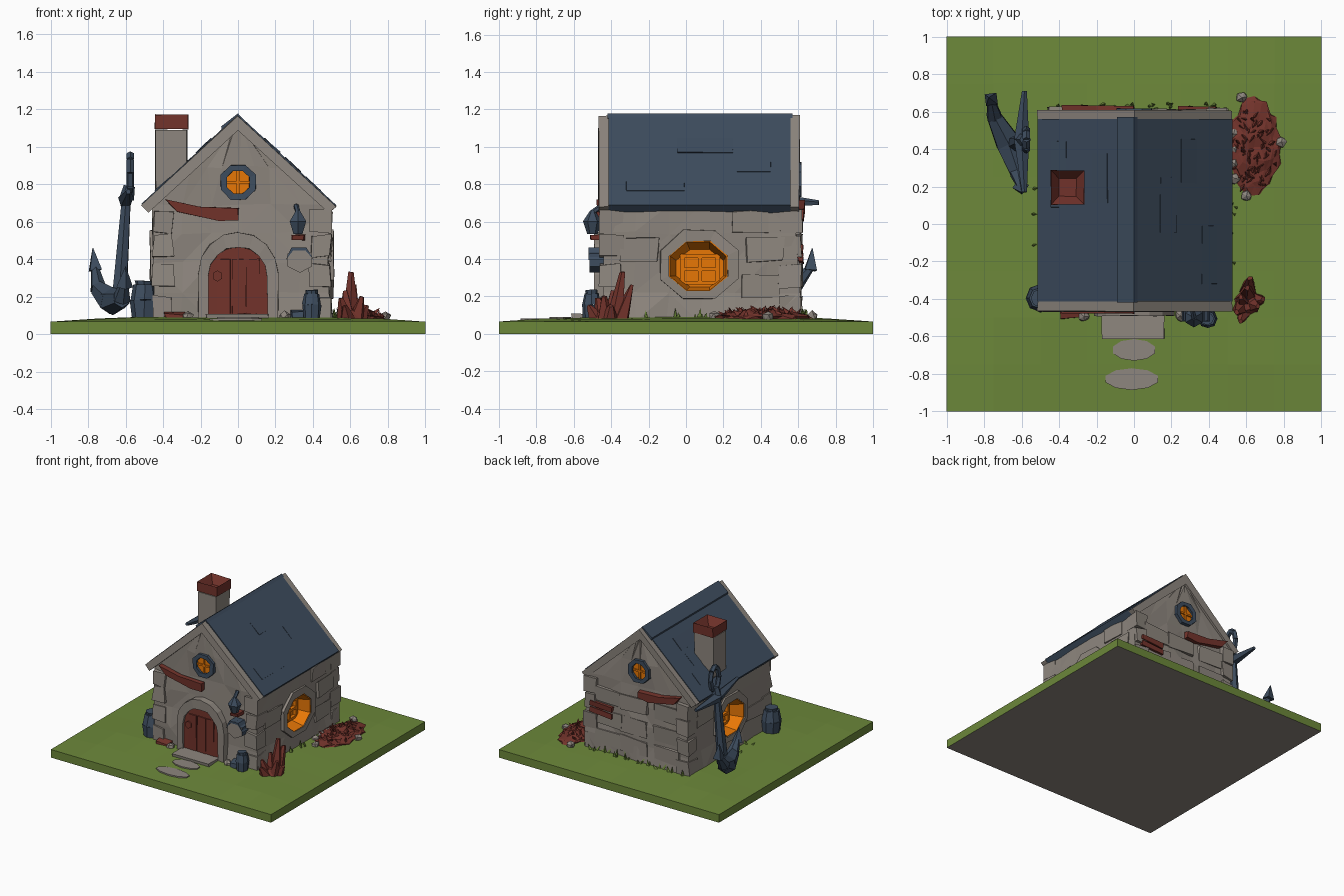
import bpy, bmesh, math, random
from mathutils import Vector, Matrix

if "Cube" in bpy.data.objects:
    bpy.data.objects.remove(bpy.data.objects["Cube"])
random.seed(4)

def material(name, r, g, b):
    m = bpy.data.materials.new(name)
    m.diffuse_color = (r, g, b, 1)
    m.use_nodes = True
    m.node_tree.nodes["Principled BSDF"].inputs["Base Color"].default_value = m.diffuse_color
    return m
GRASS = material("grass green", .15, .245, .042)
STONE = material("warm stone", .27, .24, .21)
BLUE = material("slate blue", .047, .073, .112)
RED = material("rust red", .17, .033, .024)
ORANGE = material("glowing orange", .82, .19, .002)

def finish(name, bm, *mats, jitter=0):
    for v in bm.verts:
        v.co += Vector([random.uniform(-jitter, jitter) for _ in range(3)])
    bmesh.ops.recalc_face_normals(bm, faces=bm.faces)
    me = bpy.data.meshes.new(name)
    bm.to_mesh(me)
    bm.free()
    ob = bpy.data.objects.new(name, me)
    bpy.context.collection.objects.link(ob)
    for m in mats:
        me.materials.append(m)
    return ob

def place(axis, u, v, t):
    return {'x': (t, u, v), 'y': (u, t, v), 'z': (u, v, t)}[axis]

def prism(name, pts, axis, a, b, *mats, jitter=0):
    bm = bmesh.new()
    lo, hi = [[bm.verts.new(place(axis, u, v, t)) for u, v in pts] for t in (a, b)]
    bm.faces.new(lo)
    bm.faces.new(hi)
    n = len(pts)
    for i in range(n):
        bm.faces.new((lo[i], lo[(i+1) % n], hi[(i+1) % n], hi[i]))
    return finish(name, bm, *mats, jitter=jitter)

def ellipse(cu, cv, ru, rv, n):
    return [(cu + ru*math.cos(2*math.pi*(i+.5)/n), cv + rv*math.sin(2*math.pi*(i+.5)/n)) for i in range(n)]

def ring(name, inner, outer, axis, a, b, mat, jitter=0, deep=None):
    bm = bmesh.new()
    loops = [[bm.verts.new(place(axis, u, v, t)) for u, v in p]
             for p, t in ((deep or inner, a), (outer, a), (outer, b), (inner, b))]
    n = len(inner)
    for k in range(4):
        p, q = loops[k], loops[(k+1) % 4]
        for i in range(n):
            bm.faces.new((p[i], p[(i+1) % n], q[(i+1) % n], q[i]))
    return finish(name, bm, mat, jitter=jitter)

def box(name, c, s, mat, tilt=0, jitter=0, axis='Y'):
    bm = bmesh.new()
    M = Matrix.Translation(c) @ Matrix.Rotation(tilt, 4, axis) @ Matrix.Diagonal((*s, 1))
    bmesh.ops.create_cube(bm, size=1, matrix=M)
    return finish(name, bm, mat, jitter=jitter)

def limb(bm, p, q, r1, r2, n=6):
    p, q = Vector(p), Vector(q)
    M = Matrix.Translation((p+q)/2) @ (q-p).to_track_quat('Z', 'Y').to_matrix().to_4x4()
    bmesh.ops.create_cone(bm, cap_ends=True, segments=n, radius1=r1, radius2=r2, depth=(q-p).length, matrix=M)

# lawn slab: gently domed, stone beneath
bm = bmesh.new()
bmesh.ops.create_grid(bm, x_segments=8, y_segments=8, size=1)
for f in bmesh.ops.extrude_face_region(bm, geom=bm.faces[:])['geom']:
    if isinstance(f, bmesh.types.BMVert):
        d = max(abs(f.co.x), abs(f.co.y))
        f.co.z = .066 if d > .99 else .072 + .018*min(1, (1-d)*2) + random.uniform(-.003, .003)
lawn = finish("lawn", bm, GRASS, STONE)
for p in lawn.data.polygons:
    p.material_index = int(p.normal.z < -.5)

# house walls: gridded block pulled into a gabled shape
bm = bmesh.new()
bmesh.ops.create_cube(bm, size=2)
bmesh.ops.subdivide_edges(bm, edges=bm.edges[:], cuts=5, use_grid_fill=True)
levels = [.06, .22, .38, .54, .69, .89, 1.09]
for v in bm.verts:
    z = levels[round((v.co.z+1)*3)]
    w = (.472 if z > .5 else .465 if z > .2 else .485) if z <= .7 else .03 + .44*(1.09-z)/.40
    flare = .022*max(0, 1-z/.75)
    v.co = Vector((.02*(z < .8) + v.co.x*w, .08 + v.co.y*(.51+flare), z))
    v.co += Vector([random.uniform(-.009, .009) for _ in range(3)])
bmesh.ops.triangulate(bm, faces=bm.faces)
walls = finish("stone_walls", bm, STONE)

# side windows: cut niche, stone surround, tapered lining, pane and bars
bpy.context.view_layer.objects.active = walls
for side, s, x in (("right", 1, .497), ("left", -1, -.455)):
    hole = ellipse(.065, .362, .17, .146, 8)
    cut = prism("window_cutter", hole, 'x', x - s*.12, x + s*.1, STONE)
    cut.hide_render = True
    m = walls.modifiers.new("niche", 'BOOLEAN')
    m.object, m.operation, m.solver = cut, 'DIFFERENCE', 'EXACT'
    bpy.ops.object.modifier_apply(modifier="niche")
    bpy.data.objects.remove(cut)
    ring(side+"_window_surround", hole, ellipse(.07, .37, .225, .2, 8), 'x', x - s*.04, x + s*.014, STONE, .004)
    ring(side+"_window_lining", ellipse(.065, .362, .162, .14, 8), ellipse(.065, .362, .171, .147, 8),
         'x', x - s*.118, x + s*.008, ORANGE, deep=ellipse(.075, .35, .135, .105, 8))
    prism(side+"_window_pane", ellipse(.065, .362, .165, .14, 8), 'x', x - s*.119, x - s*.108, ORANGE)
    for k in (-1, 0, 1):
        box(side+"_window_bar", (x - s*.095, .075 + k*.095, .345), (.03, .022, .16), ORANGE)
        box(side+"_window_crossbar", (x - s*.097, .075, .345 + k*.072), (.03, .21, .02), ORANGE)

# roof: blue covering between two stone gable trims
def chevron(up, drop=.645, top=1.09):
    return [(-.515, .69+up), (0, 1.168+up), (.525, .682+up), (.485, drop), (0, top), (-.475, drop+.007)]
prism("roof_covering", chevron(.006), 'y', -.415, .56, BLUE)
prism("front_gable_trim", chevron(0), 'y', -.467, -.414, STONE, jitter=.004)
prism("back_gable_trim", chevron(0), 'y', .559, .607, STONE, jitter=.004)
prism("roof_ridge_cap", [(-.085, 1.085), (-.09, 1.108), (0, 1.178), (.02, 1.155)], 'y', -.42, .57, BLUE)
for s in (-1, 1):
    for k in range(3):
        d, y = .18 + .11*k, random.uniform(-.2, .35)
        box("roof_shingle", (s*d, y, 1.17 - .925*d), (.11, random.uniform(.2, .38), .012), BLUE, s*math.radians(42), .003)

# chimney with hollow red cap
box("chimney_stack", (-.357, .193, .86), (.17, .17, .46), STONE, 0, .004)
bm = bmesh.new()
bmesh.ops.create_cube(bm, size=1, matrix=Matrix.Translation((-.355, .195, 1.133)) @ Matrix.Diagonal((.178, .182, .078, 1)))
top = [f for f in bm.faces if f.normal.z > .9]
bmesh.ops.inset_region(bm, faces=top, thickness=.034)
bmesh.ops.translate(bm, verts=top[0].verts, vec=(0, 0, -.065))
for v in top[0].verts:
    v.co.x = -.355 + (v.co.x + .355)*.7
    v.co.y = .195 + (v.co.y - .195)*.7
finish("chimney_cap", bm, RED, jitter=.002)

# arched door, stone surround, knob and planks
def arch(w, z0, spring, h, n=8):
    return [(-w, z0)] + [(-w*math.cos(math.pi*i/n), spring + h*math.sin(math.pi*i/n)) for i in range(n+1)] + [(w, z0)]
prism("front_door", arch(.16, .09, .31, .155), 'y', -.472, -.40, RED)
ring("door_surround", arch(.155, .09, .31, .155), arch(.215, .07, .32, .225), 'y', -.49, -.40, STONE, .004)
for x in (-.075, .005, .08):
    box("door_plank", (x, -.474, .255), (.07, .012, .29), RED, 0, .003)
prism("door_knob", ellipse(-.11, .31, .028, .03, 6), 'y', -.49, -.46, RED)
box("door_step", (-.005, -.53, .092), (.33, .16, .032), STONE, 0, .006)
prism("stepping_stone", ellipse(0, -.672, .118, .058, 10), 'z', .06, .09, STONE)
prism("stepping_stone", ellipse(-.012, -.828, .146, .058, 10), 'z', .06, .083, STONE)

# round gable windows on front and back
for name, s, y, z in (("front", -1, -.44, .81), ("back", 1, .60, .825)):
    ring(name+"_round_frame", ellipse(0, z, .064, .066, 8), ellipse(0, z, .102, .1, 8), 'y', y - s*.04, y + s*.016, BLUE, .003)
    prism(name+"_round_pane", ellipse(0, z, .07, .072, 8), 'y', y - s*.04, y - s*.004, ORANGE)
    box(name+"_round_bar", (0, y, z), (.014, .014, .125), ORANGE)
    box(name+"_round_crossbar", (0, y, z), (.125, .014, .014), ORANGE)

# weathered red boards nailed to the walls
for name, s, y in (("front", -1, -.455), ("back", 1, .612)):
    prism(name+"_board", [(-.385, .715), (-.2, .675), (0, .668), (.005, .612), (-.1, .605), (-.33, .65)],
          'y', y - .02, y + .02, RED, jitter=.005)
for z in (.40, .455):
    box("back_small_board", (.34, .612, z), (.2, .03, .035), RED, math.radians(-4), .005)

# protruding wall stones at corners and on faces
for x in (-.40, .44):
    for y in (-.40, .56):
        for z in (.14, .31, .47, .60):
            box("corner_stone", (x, y, z), (random.uniform(.10, .115), random.uniform(.11, .125), .12), STONE, 0, .009)
for x, y, z in ((.49, .4, .25), (.485, .42, .45), (.488, -.25, .45), (.484, .35, .6), (-.441, -.25, .3), (-.441, .4, .5)):
    box("side_wall_stone", (x, y, z), (.026, .2, .12), STONE, 0, .01)
for x in (-.25, .05, .28):
    for z in (.2, .36, .54):
        box("back_wall_stone", (x, .596, z), (.24, .026, .12), STONE, 0, .009)

# lantern and hexagonal wall box
bm = bmesh.new()
limb(bm, (.32, -.5, .535), (.32, -.5, .60), .028, .05)
limb(bm, (.32, -.5, .60), (.32, -.5, .66), .052, .012)
limb(bm, (.32, -.5, .65), (.31, -.45, .685), .014, .014)
finish("wall_lantern", bm, BLUE)
box("lantern_bracket", (.32, -.47, .515), (.07, .08, .025), RED, 0, .005)
hexbox = prism("wall_box", ellipse(.33, .395, .076, .068, 6), 'y', -.515, -.42, BLUE, STONE)
for p in hexbox.data.polygons:
    p.material_index = int(p.normal.y < -.5)
prism("wall_box_lid", [(.255, .395), (.285, .462), (.365, .462), (.405, .395), (.36, .447), (.295, .447)], 'y', -.52, -.42, BLUE)

# barrel and jar
for name, x, y, r, z in (("barrel", .393, -.505, .052, .235), ("jar", -.5, -.395, .076, .285)):
    bm = bmesh.new()
    m = .08 + (z-.08)*.5
    limb(bm, (x, y, .07), (x, y, m), r*.85, r, 8)
    limb(bm, (x, y, m), (x, y, z-.02), r, r*.75, 8)
    limb(bm, (x, y, z-.03), (x, y, z), r*.6, r*.65, 8)
    finish(name, bm, BLUE, jitter=.003)
box("small_blue_crate", (.32, -.49, .1), (.07, .07, .05), BLUE, 0, .01)
box("small_red_crate", (-.34, -.475, .09), (.1, .06, .04), RED, 0, .01)

# leaning anchor: shank, stock, curved arms, flukes and ring
bm = bmesh.new()
limb(bm, (-.635, .43, .17), (-.595, .45, .74), .045, .026)
path = [(-.765, .67, .36), (-.745, .57, .24), (-.67, .43, .175), (-.62, .28, .19), (-.605, .2, .28)]
for p, q, r1, r2 in zip(path, path[1:], (.02, .045, .075, .05), (.045, .075, .05, .02)):
    limb(bm, p, q, r1, r2)
limb(bm, (-.762, .665, .34), (-.775, .675, .46), .045, .002, 4)
limb(bm, (-.605, .2, .25), (-.60, .17, .36), .045, .002, 4)
for y, z in ((.71, .70), (.17, .76)):
    limb(bm, (-.6, .45, .715), (-.585, y, z), .042, .014, 5)
pts = [(-.575, .45 + .055*math.cos(t*math.pi/4), .86 + .1*math.sin(t*math.pi/4)) for t in range(9)]
for p, q in zip(pts, pts[1:]):
    limb(bm, p, q, .02, .02, 5)
limb(bm, (-.595, .45, .72), (-.58, .45, .79), .04, .03)
finish("anchor", bm, BLUE)

# red coral by the front corner
bm = bmesh.new()
for tip in ((.605, -.34, .33), (.62, -.29, .26), (.57, -.39, .23), (.66, -.44, .2), (.57, -.52, .15), (.69, -.40, .15), (.55, -.47, .19)):
    base = Vector((.6, -.42, .07)).lerp(Vector((tip[0], tip[1], .07)), .5)
    limb(bm, base, tip, .05, .014, 5)
limb(bm, (.605, -.42, .06), (.605, -.42, .13), .085, .045, 7)
finish("red_coral", bm, RED, jitter=.004)

# leaf pile: heap bristling with leaf spikes, and edging stones
bm = bmesh.new()
bmesh.ops.create_icosphere(bm, subdivisions=3, radius=1)
for v in bm.verts:
    k = random.uniform(.85, 1.08)
    v.co = Vector((max(.515, .64 + .145*k*v.co.x), .41 + .265*k*v.co.y, .08 + max(-.1, v.co.z)*.05*random.uniform(.7, 1.2)))
for _ in range(70):
    a, r = random.uniform(0, 2*math.pi), math.sqrt(random.random())*.92
    p = Vector((.645 + .13*r*math.cos(a), .41 + .25*r*math.sin(a), .085 + .035*(1-r*r)))
    limb(bm, p, p + Vector((random.uniform(-.03, .03), random.uniform(-.04, .04), random.uniform(.015, .04))), .016, .001, 3)
finish("leaf_pile", bm, RED)
for x, y in ((.575, .675), (.6, .15), (.785, .44), (.535, .24), (.535, .32), (.54, .4), (.535, .48), (-.27, -.49), (.25, -.49)):
    bm = bmesh.new()
    bmesh.ops.create_icosphere(bm, subdivisions=1, radius=.032, matrix=Matrix.Translation((x, y, .092)))
    finish("edging_stone", bm, STONE, jitter=.005)

# grass tufts against the walls
bm = bmesh.new()
spots = [(x*.1 - .4, .625) for x in range(9)] + [(.525, y) for y in (-.2, -.05, .06, .1)] + [(-.5, y) for y in (-.1, .05, .2)]
for x, y in spots:
    for _ in range(3):
        a, b = random.uniform(-.025, .025), random.uniform(-.015, .015)
        limb(bm, (x+a, y+b, .075), (x+a*2, y+b*1.6, random.uniform(.105, .14)), .016, .001, 3)
finish("grass_tufts", bm, GRASS)
